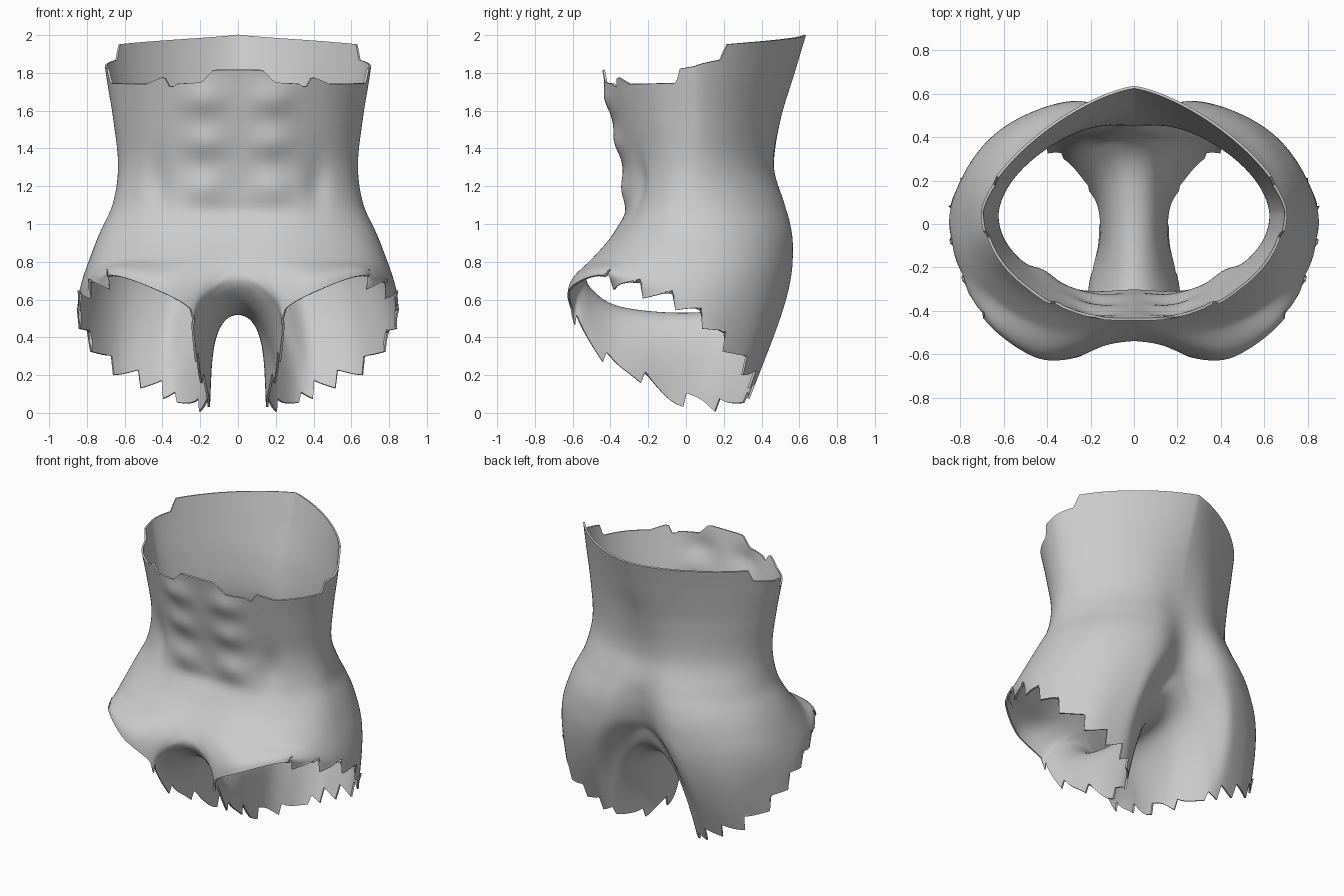
import bpy, bmesh
from math import sin, cos, pi, exp
from mathutils import Vector

if "Cube" in bpy.data.objects:
    bpy.data.objects.remove(bpy.data.objects["Cube"], do_unlink=True)

COLS, CROTCH, ROWS, LEG_ROWS = 96, 64, 40, 24
HIP = 0.82

# Torso rings: z, half width, centre y, front y, back y, front power, back power, front dip, back dip
RINGS = [
    (HIP, .785, .01, -.52, .60, 2.3, 2.3, .04, .15),
    (.95, .735, .02, -.40, .60, 2.2, 2.2, .02, .11),
    (1.1, .665, .03, -.34, .56, 2.1, 2.0, .02, .06),
    (1.3, .635, .04, -.345, .50, 2, 1.75, .01, .035),
    (1.55, .66, .05, -.40, .515, 2, 1.6, .01, .015),
    (1.8, .70, .05, -.46, .575, 2, 1.5, .02, 0),
    (2.05, .73, .05, -.52, .65, 2, 1.45, .02, 0),
]
# Torn waist rim: fraction from front to back, height
RIM = [(0, 1.815), (.06, 1.815), (.09, 1.75), (.165, 1.74), (.17, 1.70), (.19, 1.78),
       (.25, 1.74), (.435, 1.745), (.445, 1.82), (.62, 1.87), (.63, 1.95), (1, 2)]
# Leg opening: front, round the outside to the back, then forward along the inner thigh
OPENING = [Vector(p) for p in (
    (.25, -.61, .55), (.45, -.615, .66), (.68, -.45, .73), (.80, -.22, .66), (.85, 0, .57),
    (.81, .17, .42), (.66, .32, .25), (.47, .36, .16), (.33, .33, .09),
    (.22, .2, .04), (.155, .08, .07), (.15, -.08, .08), (.19, -.25, .2), (.21, -.4, .27),
    (.235, -.55, .44))]
# Midline between the legs, back to front
MIDLINE = [Vector((0, y, z)) for y, z in (
    (.45, HIP), (.40, .66), (.28, .56), (.1, .525), (-.15, .525), (-.38, .56),
    (-.5, .64), (-.54, .72), (-.48, HIP))]


def hermite(a, b, ta, tb, t):
    return (a * (2*t**3 - 3*t**2 + 1) + ta * (t**3 - 2*t**2 + t)
            + b * (3*t**2 - 2*t**3) + tb * (t**3 - t**2))


def spline(pts, s, closed=False):
    n = len(pts)
    get = (lambda k: pts[k % n]) if closed else (lambda k: pts[min(max(k, 0), n - 1)])
    i = int(s) if closed else min(int(s), n - 2)
    a, b = get(i), get(i + 1)
    return hermite(a, b, (b - get(i - 1)) / 2, (get(i + 2) - a) / 2, s - i)


def ring_at(z):
    """Smoothly interpolated ring settings at a height."""
    last = len(RINGS) - 1
    i = max(k for k in range(last) if RINGS[k][0] <= z or k == 0)

    def slope(k, c):
        p, q = RINGS[max(k - 1, 0)], RINGS[min(k + 1, last)]
        return (q[c] - p[c]) / (q[0] - p[0])
    a, b = RINGS[i], RINGS[i + 1]
    h = b[0] - a[0]
    return [hermite(a[c], b[c], slope(i, c) * h, slope(i + 1, c) * h, (z - a[0]) / h)
            for c in range(1, len(a))]


def torso(u, z):
    w, yc, front, back, nf, nb, dip_f, dip_b = ring_at(z)
    s, c = max(sin(u * pi), 0), cos(u * pi)
    n = nf if c > 0 else nb
    x = w * s ** (2 / n) if 0 < u < 1 else 0
    y = yc + ((front if c > 0 else back) - yc) * abs(c) ** (2 / n)
    y += dip_f * exp(-(x / .2) ** 2) if c > 0 else -dip_b * exp(-(x / .16) ** 2)
    return Vector((x, y, z))


def rim(u):
    for (a, za), (b, zb) in zip(RIM, RIM[1:]):
        if u <= b:
            return za + (zb - za) * (u - a) / (b - a)
    return RIM[-1][1]


def down(u):
    return (torso(u, HIP) - torso(u, HIP + .04)).normalized()


def leg_column(k):
    """Points from the hip line or midline down to the torn leg edge."""
    side = Vector((1, 0, 0))
    if k <= COLS:
        u = k / COLS
        start, end = torso(u, HIP), spline(OPENING, u * 8, True)
        corner = max(0, 1 - min(u, 1 - u) / .12)
        leave = down(u) + side * corner
        tooth = (.5 - (k % 9) / 9) * .11 if u > .27 else 0
    else:
        v = (k - COLS) / CROTCH
        start, end = spline(MIDLINE, v * 8), spline(OPENING, 8 + v * 7, True)
        if v > .5:
            corner, d = max(0, 1 - (1 - v) / .15), down(0)
        else:
            corner, d = max(0, 1 - v / .15), down(1)
        leave = side + d * corner
        tooth = (.5 - (k % 12) / 12) * .08
    length = (end - start).length
    leave = leave.normalized() * length * .9
    arrive = Vector((.05, -max(end.y, 0) * 1.1, -1)).normalized() * length
    out = []
    for i in range(LEG_ROWS + 1):
        t = i / LEG_ROWS
        p = hermite(start, end, leave, arrive, t + tooth / length * t ** 3)
        p.z = max(p.z, 0)
        out.append(p)
    return out


def belly(x, z):
    """Raised stomach muscles with a hollow around them."""
    d = 0
    for zc in (1.19, 1.43, 1.66):
        d += .028 * exp(-((abs(x) - .18) / .11) ** 2 - ((z - zc) / .08) ** 2)
    d -= .025 * exp(-((abs(x) - .42) / .06) ** 2 - ((z - 1.22) / .14) ** 2)
    d -= .012 * exp(-(x / .3) ** 2 - ((z - 1.06) / .05) ** 2)
    return d


def add_grid(bm, columns, mirror):
    verts = [[bm.verts.new((p.x * mirror, p.y, p.z)) for p in col] for col in columns]
    for a, b in zip(verts, verts[1:]):
        for i in range(len(a) - 1):
            quad = (a[i], a[i + 1], b[i + 1], b[i])
            bm.faces.new(quad if mirror > 0 else quad[::-1])


# Upper body and legs, both halves welded into one skin
torso_cols = []
for k in range(COLS + 1):
    u = k / COLS
    top = rim(u)
    torso_cols.append([torso(u, top + (HIP - top) * i / ROWS) for i in range(ROWS + 1)])
leg_cols = [leg_column(k) for k in range(COLS + CROTCH)]
leg_cols.append(leg_cols[0])

bm = bmesh.new()
for m in (1, -1):
    add_grid(bm, torso_cols, m)
    add_grid(bm, leg_cols, m)
bmesh.ops.remove_doubles(bm, verts=bm.verts[:], dist=.0004)
bmesh.ops.dissolve_degenerate(bm, edges=bm.edges[:], dist=.0001)

# Relax the hips and crotch, keeping the torn edges
soft = [v for v in bm.verts if v.co.z < 1 and not v.is_boundary]
for _ in range(8):
    bmesh.ops.smooth_vert(bm, verts=soft, factor=.5,
                          use_axis_x=True, use_axis_y=True, use_axis_z=True)
for v in bm.verts:
    if v.co.y < 0 and v.co.z > .95:
        v.co.y -= belly(v.co.x, v.co.z)

bmesh.ops.recalc_face_normals(bm, faces=bm.faces[:])
bm.faces.ensure_lookup_table()
front_face = min(bm.faces, key=lambda f: (f.calc_center_median() - Vector((0, -.4, 1.5))).length)
if front_face.normal.y > 0:
    bmesh.ops.reverse_faces(bm, faces=bm.faces[:])

mesh = bpy.data.meshes.new("torso_shell")
bm.to_mesh(mesh)
bm.free()
shell = bpy.data.objects.new("torso_shell", mesh)
bpy.context.collection.objects.link(shell)

# Plain grey
grey = bpy.data.materials.new("plain_grey")
grey.use_nodes = True
colour = (.6, .6, .6, 1)
grey.diffuse_color = colour
grey.node_tree.nodes["Principled BSDF"].inputs["Base Color"].default_value = colour
mesh.materials.append(grey)

# Thin wall
wall = shell.modifiers.new("wall", 'SOLIDIFY')
wall.thickness = .012
wall.offset = -1
bpy.ops.object.select_all(action='DESELECT')
shell.select_set(True)
bpy.context.view_layer.objects.active = shell
bpy.ops.object.modifier_apply(modifier="wall")
bpy.ops.object.shade_smooth_by_angle(angle=.7)
